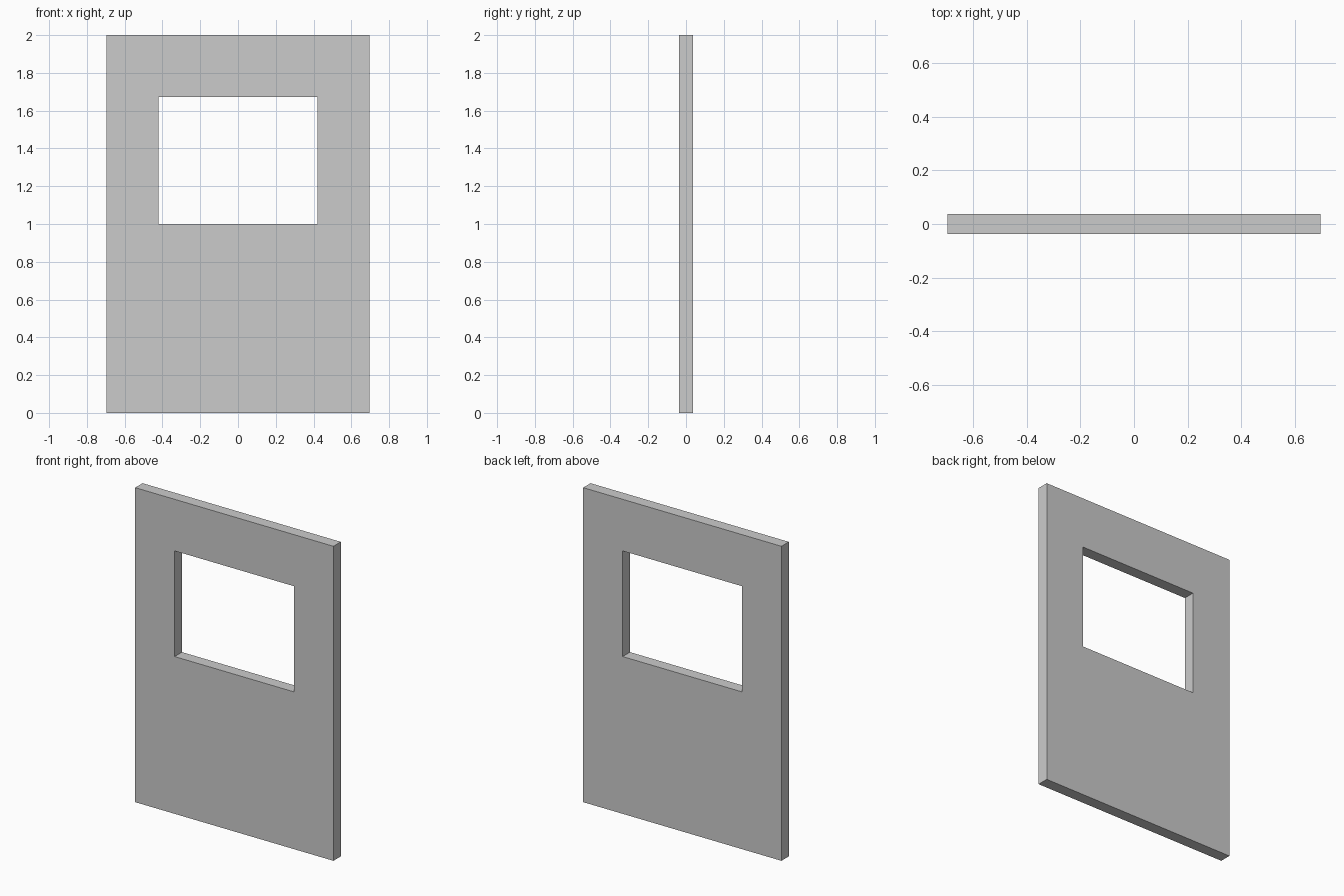
import bpy, bmesh

if "Cube" in bpy.data.objects:
    bpy.data.objects.remove(bpy.data.objects["Cube"])

HALF_T = 0.037  # half the panel thickness


def rect(bm, half_w, z0, z1, y):
    corners = [(-half_w, z0), (half_w, z0), (half_w, z1), (-half_w, z1)]
    return [bm.verts.new((x, y, z)) for x, z in corners]


# Flat panel with a rectangular window: four loops bridged into a closed ring
bm = bmesh.new()
outer, window = (0.697, 0.0, 2.0), (0.42, 1.0, 1.672)
loops = [rect(bm, *outer, -HALF_T), rect(bm, *outer, HALF_T),
         rect(bm, *window, HALF_T), rect(bm, *window, -HALF_T)]
for a, b in zip(loops, loops[1:] + loops[:1]):
    for i in range(4):
        j = (i + 1) % 4
        bm.faces.new((a[i], a[j], b[j], b[i]))
bmesh.ops.recalc_face_normals(bm, faces=bm.faces)

mesh = bpy.data.meshes.new("window_wall_panel")
bm.to_mesh(mesh)
bm.free()
panel = bpy.data.objects.new("window_wall_panel", mesh)
bpy.context.collection.objects.link(panel)
